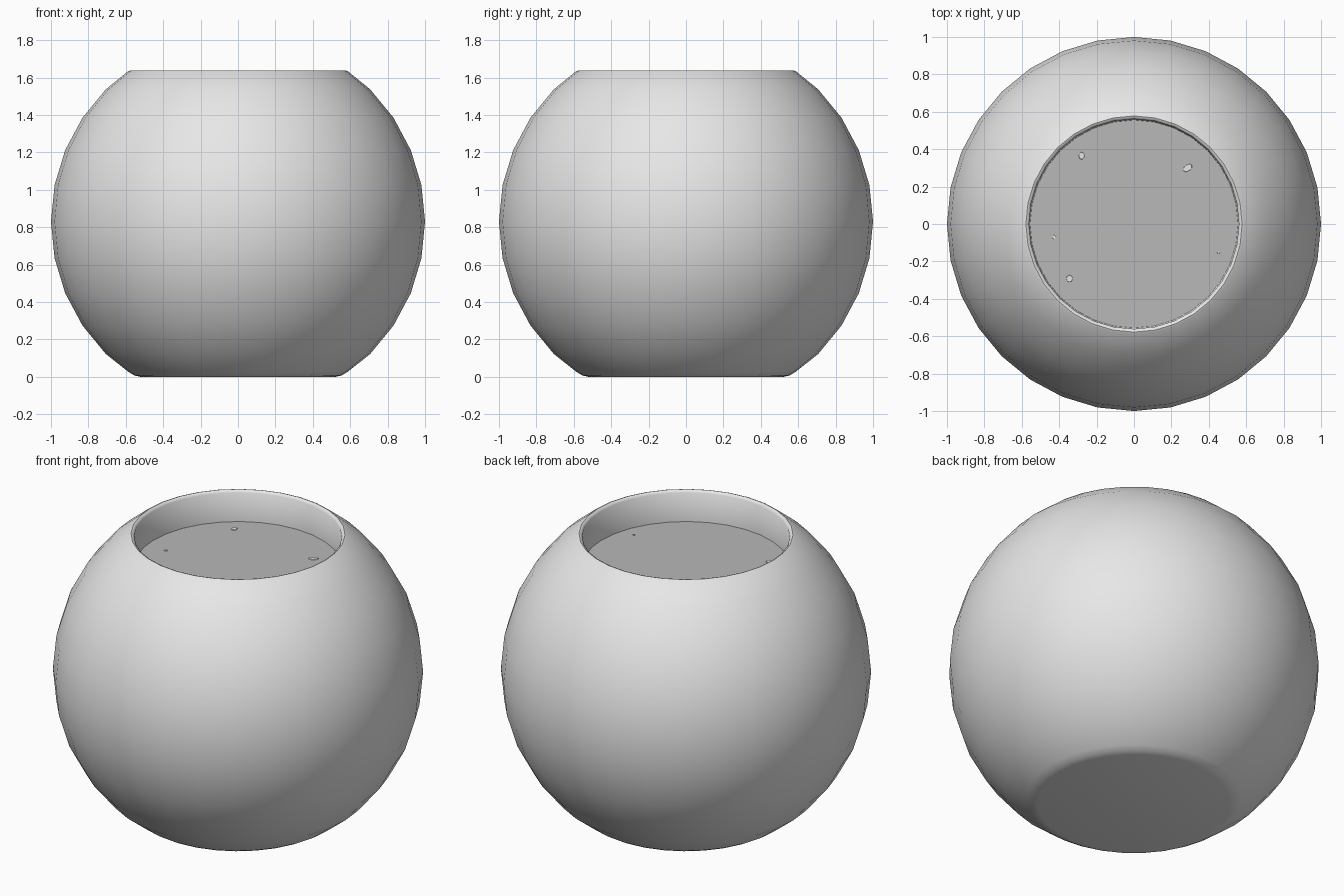
import bpy, bmesh, math

if "Cube" in bpy.data.objects:
    bpy.data.objects.remove(bpy.data.objects["Cube"])

def material(name, c):
    m = bpy.data.materials.new(name)
    m.diffuse_color = (c, c, c, 1)
    m.use_nodes = True
    m.node_tree.nodes["Principled BSDF"].inputs["Base Color"].default_value = m.diffuse_color
    return m

light = material("light grey", 0.8)
mid = material("mid grey", 0.48)
N = 32

def make(name, bm, mat, smooth=False):
    bmesh.ops.recalc_face_normals(bm, faces=bm.faces)
    me = bpy.data.meshes.new(name)
    bm.to_mesh(me)
    bm.free()
    me.materials.append(mat)
    ob = bpy.data.objects.new(name, me)
    bpy.context.collection.objects.link(ob)
    if smooth:
        bpy.context.view_layer.objects.active = ob
        ob.select_set(True)
        bpy.ops.object.shade_smooth_by_angle(angle=math.radians(40))
        ob.select_set(False)
    return ob

# bowl: round body with flat rounded base, thin rim and inner wall
cz = 0.83
profile = [(0.52, 0.0), (0.555, 0.008), (0.585, 0.026)]
profile += [(math.cos(math.radians(a * 11.25)), cz + math.sin(math.radians(a * 11.25)))
            for a in range(-4, 5)]
profile += [(0.588, 1.634), (0.578, 1.638), (0.569, 1.635),
            (0.561, 1.625), (0.556, 1.45), (0.556, 1.42)]
bm = bmesh.new()
rings = [[bm.verts.new((r * math.cos(2 * math.pi * i / N), r * math.sin(2 * math.pi * i / N), z))
          for i in range(N)] for r, z in profile]
for a, b in zip(rings, rings[1:]):
    for i in range(N):
        j = (i + 1) % N
        bm.faces.new((a[i], a[j], b[j], b[i]))
bm.faces.new(rings[0][::-1])
bm.faces.new(rings[-1])
make("bowl", bm, light, True)

# fill surface just below the rim
bm = bmesh.new()
bmesh.ops.create_cone(bm, cap_ends=True, segments=N, radius1=0.556, radius2=0.556, depth=0.03)
fill = make("fill_surface", bm, mid)
fill.location.z = 1.44
fill.rotation_euler.z = 0

# small pale flecks breaking the surface
for k, (x, y, rx, ry, rot) in enumerate([
        (-0.28, 0.365, 0.016, 0.021, 0), (0.287, 0.3, 0.029, 0.018, 0.6),
        (-0.427, -0.07, 0.010, 0.012, 0), (-0.345, -0.292, 0.018, 0.020, 0),
        (0.452, -0.152, 0.008, 0.006, 0)]):
    bm = bmesh.new()
    bmesh.ops.create_cone(bm, cap_ends=True, segments=8, radius1=1, radius2=0.9, depth=1)
    fleck = make("fleck_%d" % (k + 1), bm, light)
    fleck.scale = (rx, ry, 0.005)
    fleck.location = (x, y, 1.456)
    fleck.rotation_euler.z = rot
